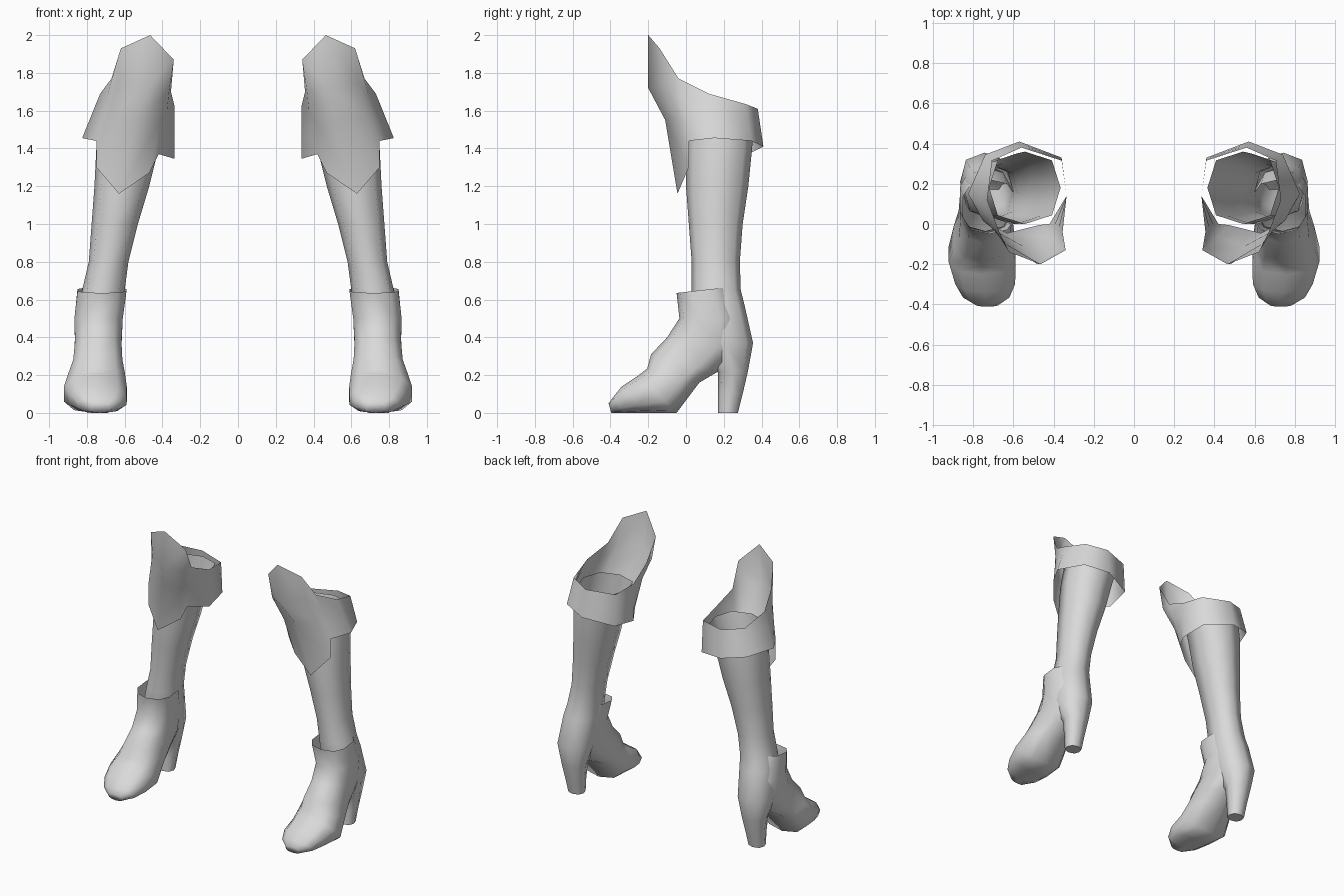
import bpy, bmesh, math
from mathutils import Vector

if "Cube" in bpy.data.objects:
    bpy.data.objects.remove(bpy.data.objects["Cube"])

grey = bpy.data.materials.new("boot_grey")
grey.diffuse_color = (0.7, 0.7, 0.7, 1)
grey.use_nodes = True
grey.node_tree.nodes["Principled BSDF"].inputs["Base Color"].default_value = grey.diffuse_color


def loft(name, rings, cap=False, angle=65):
    """Skin closed rings in order, then mirror to make the pair."""
    bm = bmesh.new()
    rows = [[bm.verts.new(p) for p in ring] for ring in rings]
    n = len(rows[0])
    for a, b in zip(rows, rows[1:]):
        for i in range(n):
            j = (i + 1) % n
            bm.faces.new((a[i], b[i], b[j], a[j]))
    if cap:
        bm.faces.new(rows[-1][::-1])
    mesh = bpy.data.meshes.new(name)
    bm.to_mesh(mesh)
    bm.free()
    mesh.materials.append(grey)
    mesh.shade_smooth()
    mesh.set_sharp_from_angle(angle=math.radians(angle))
    obj = bpy.data.objects.new(name, mesh)
    bpy.context.collection.objects.link(obj)
    mirror = obj.modifiers.new("pair", 'MIRROR')
    mirror.use_clip = False
    mirror.use_mirror_merge = False


def oval(xc, hw, front, back, n, power):
    """Squared oval spanning two (y, z) points, starting at the front."""
    f, b = Vector(front), Vector(back)
    mid, axis = (f + b) / 2, (f - b) / 2
    soft = lambda v: math.copysign(abs(v) ** power, v) if abs(v) > 1e-6 else 0
    pts = []
    for i in range(n):
        t = 2 * math.pi * i / n
        yz = mid + axis * soft(math.cos(t))
        pts.append((xc + hw * soft(math.sin(t)), yz.x, max(0, yz.y)))
    return pts


# Leg shaft running down into the heel: z, x min, x max, y front, y back
shaft = [
    (1.58, .365, .72, .00, .36), (1.40, .42, .75, .00, .35),
    (1.20, .47, .76, .00, .33), (1.00, .53, .775, .015, .30),
    (.80, .58, .79, .03, .285), (.65, .60, .825, .03, .29),
    (.57, .605, .845, .03, .31), (.37, .62, .865, .06, .355),
    (.22, .655, .83, .168, .328), (.10, .675, .81, .17, .30),
    (0, .685, .80, .17, .275)]
loft("shaft_and_heel",
     [oval((a + b) / 2, (b - a) / 2, (f, z), (k, z), 8, .8)
      for z, a, b, f, k in shaft], cap=True)

# Foot from ankle lip to toe: x centre, half width, top (y, z), under (y, z)
foot = [
    (.720, .135, (-.05, .635), (.22, .665)),
    (.738, .133, (-.035, .50), (.28, .50)),
    (.740, .128, (-.10, .40), (.29, .33)),
    (.742, .135, (-.185, .31), (.175, .222)),
    (.748, .155, (-.205, .235), (.07, .16)),
    (.755, .173, (-.25, .20), (-.05, 0)),
    (.740, .155, (-.34, .14), (-.20, 0)),
    (.735, .120, (-.385, .085), (-.32, 0)),
    (.730, .055, (-.41, .05), (-.395, 0))]
loft("foot", [oval(x, w, t, u, 10, .78) for x, w, t, u in foot], cap=True)

# Cuff with a tall front tongue: columns from rim to hem, front round to back
columns = [
    [(.465, -.20, 2.0), (.48, -.20, 1.72), (.55, -.11, 1.55), (.63, -.045, 1.16)],
    [(.62, -.14, 1.93), (.635, -.10, 1.75), (.68, -.04, 1.57), (.75, .015, 1.30)],
    [(.67, -.04, 1.77), (.75, .015, 1.44)],
    [(.73, .12, 1.69), (.825, .15, 1.455)],
    [(.705, .315, 1.635), (.74, .345, 1.44)],
    [(.56, .38, 1.61), (.57, .41, 1.41)],
    [(.36, .315, 1.60), (.36, .33, 1.37)],
    [(.335, .14, 1.62), (.335, .14, 1.345)],
    [(.355, -.04, 1.70), (.42, .0, 1.37)],
    [(.34, -.13, 1.87), (.365, -.12, 1.70), (.42, -.06, 1.53), (.47, -.005, 1.27)]]


def four(col):
    """Even out a two-point column to four points."""
    if len(col) == 4:
        return col
    a, b = Vector(col[0]), Vector(col[1])
    return [a.lerp(b, i / 3) for i in range(4)]


loft("cuff", list(zip(*[four(c) for c in columns])))
